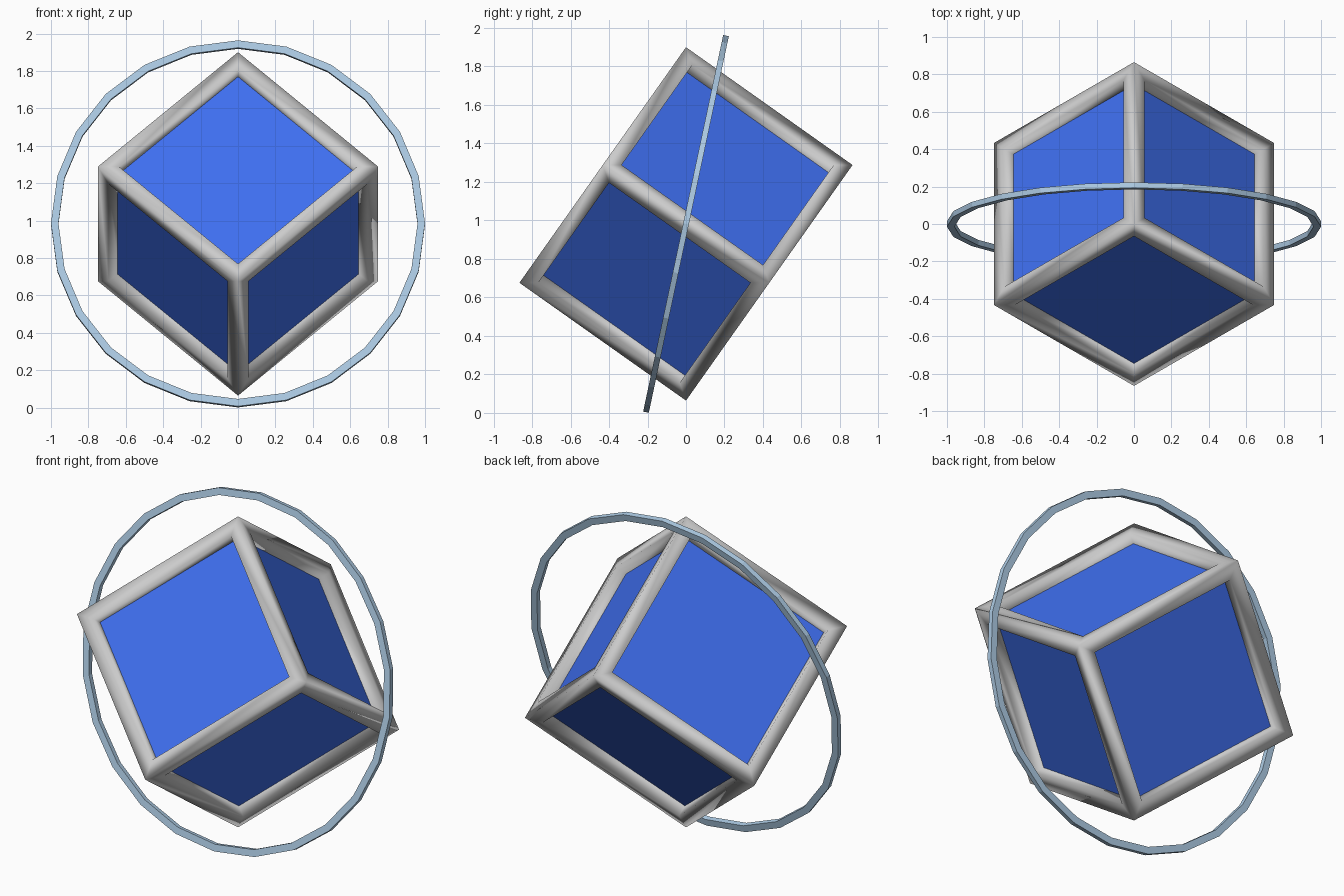
import bpy, bmesh, math
from mathutils import Matrix, Vector

if "Cube" in bpy.data.objects:
    bpy.data.objects.remove(bpy.data.objects["Cube"])

CENTRE_Z = 0.982
EDGE, BEAM, RECESS = 1.06, 0.08, 0.067

# Cube standing on one corner: its three edge directions from the lower corner
axes = []
for a in (90, 210, 330):
    t = math.radians(a + 180)
    axes.append(Vector((math.cos(t) * math.sqrt(2 / 3), math.sin(t) * math.sqrt(2 / 3), math.sqrt(1 / 3))))
axes = [Vector((-v.x, -v.y, -v.z)) for v in axes]
if axes[0].cross(axes[1]).dot(axes[2]) < 0:
    axes[0], axes[1] = axes[1], axes[0]
tilt = Matrix(axes).transposed().to_4x4()
stand = Matrix.Translation((0, 0, CENTRE_Z)) @ tilt


def add_object(name, bm, matrix, color=None):
    bmesh.ops.recalc_face_normals(bm, faces=bm.faces)
    mesh = bpy.data.meshes.new(name)
    bm.to_mesh(mesh)
    bm.free()
    ob = bpy.data.objects.new(name, mesh)
    ob.matrix_world = matrix
    bpy.context.collection.objects.link(ob)
    if color:
        mat = bpy.data.materials.new(name + "_colour")
        mat.diffuse_color = color
        mat.use_nodes = True
        mat.node_tree.nodes["Principled BSDF"].inputs["Base Color"].default_value = mat.diffuse_color
        mesh.materials.append(mat)
    return ob


# Frame: inset every face, then sink the openings
bm = bmesh.new()
bmesh.ops.create_cube(bm, size=EDGE)
openings = bm.faces[:]
bmesh.ops.inset_individual(bm, faces=openings, thickness=BEAM, use_even_offset=True)
bmesh.ops.inset_individual(bm, faces=openings, thickness=0.0, depth=-BEAM)
bmesh.ops.delete(bm, geom=openings, context='FACES_ONLY')
for f in bm.faces:
    f.smooth = True
add_object("cube_frame", bm, stand)

# Blue panels: a smaller cube showing through the openings
bm = bmesh.new()
bmesh.ops.create_cube(bm, size=EDGE - 2 * RECESS)
add_object("blue_panels", bm, stand, (0.05, 0.16, 0.88, 1))

# Ring: 24 flat segments with a rectangular section, top leaning back
bm = bmesh.new()
N, OUT, INN, H = 24, 1.0, 0.96, 0.015
section = [(OUT, -H), (OUT, H), (INN, H), (INN, -H)]
loops = []
for i in range(N):
    a = 2 * math.pi * i / N
    loops.append([bm.verts.new((r * math.cos(a), y, r * math.sin(a))) for r, y in section])
for i in range(N):
    p, q = loops[i], loops[(i + 1) % N]
    for j in range(4):
        k = (j + 1) % 4
        bm.faces.new((p[j], p[k], q[k], q[j]))
lean = Matrix.Translation((0, 0, CENTRE_Z)) @ Matrix.Rotation(math.radians(-12), 4, 'X')
add_object("outer_ring", bm, lean, (0.42, 0.6, 0.78, 1))
